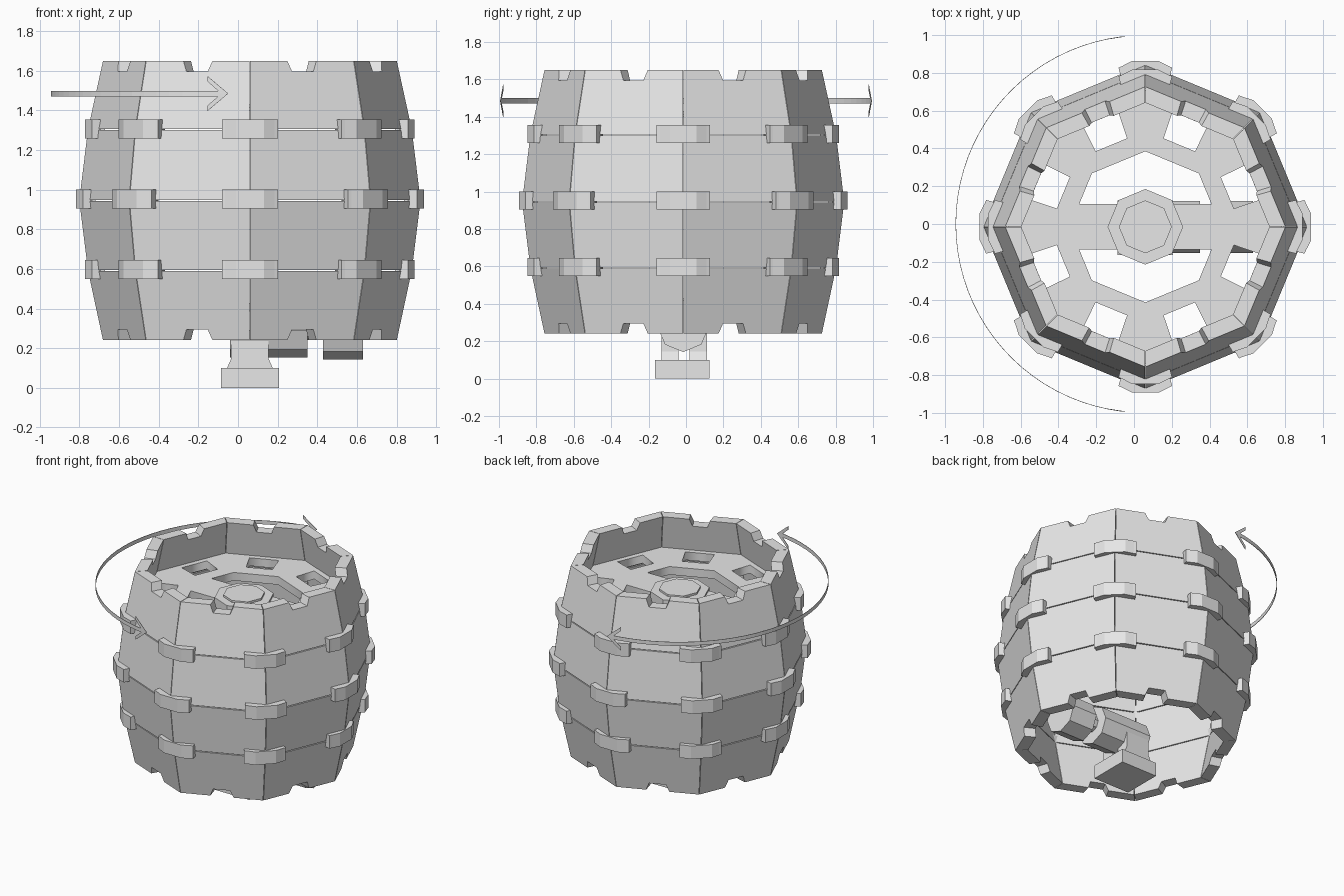
import bpy, bmesh, math
from mathutils import Vector

if "Cube" in bpy.data.objects:
    bpy.data.objects.remove(bpy.data.objects["Cube"])

CX, CY = 0.06, -0.015          # barrel axis
grey = bpy.data.materials.new("light grey")
grey.diffuse_color = (0.8, 0.8, 0.8, 1)
grey.use_nodes = True
grey.node_tree.nodes["Principled BSDF"].inputs["Base Color"].default_value = grey.diffuse_color


def finish(bm, name):
    bmesh.ops.recalc_face_normals(bm, faces=bm.faces)
    me = bpy.data.meshes.new(name)
    bm.to_mesh(me)
    bm.free()
    me.materials.append(grey)
    ob = bpy.data.objects.new(name, me)
    bpy.context.collection.objects.link(ob)
    return ob


def loft(bm, rings):
    """Closed solid through rings of equally many points."""
    vs = [[bm.verts.new(p) for p in r] for r in rings]
    n = len(vs[0])
    for a, b in zip(vs, vs[1:]):
        for i in range(n):
            bm.faces.new((a[i], a[(i + 1) % n], b[(i + 1) % n], b[i]))
    bm.faces.new(vs[0])
    bm.faces.new(vs[-1])


def ngon(r, z, n=8):
    return [(CX + r * math.cos(math.tau * i / n), CY + r * math.sin(math.tau * i / n), z)
            for i in range(n)]


def rect(hx, hy, z, cy=CY):
    return [(CX + x * hx, cy + y * hy, z) for x, y in ((-1, -1), (1, -1), (1, 1), (-1, 1))]


# Barrel staves: 8 sides x 4 rows, bulged, notched at the top and bottom rims
ZS = [0.24, 0.592, 0.945, 1.303, 1.65]
RS = [0.742, 0.818, 0.862, 0.818, 0.742]
THICK, GAP = 0.085, 0.003


def radius(z):
    for i in range(4):
        if z <= ZS[i + 1]:
            f = (z - ZS[i]) / (ZS[i + 1] - ZS[i])
            return RS[i] + f * (RS[i + 1] - RS[i])
    return RS[-1]


def wall(side, s, z, inset):
    r = radius(z) - inset
    a, b = (Vector((math.cos(math.pi / 4 * k), math.sin(math.pi / 4 * k), 0)) for k in (side, side + 1))
    p = a.lerp(b, s) * r
    return (CX + p.x, CY + p.y, z)


bm = bmesh.new()
for row in range(4):
    z0 = ZS[row] + (GAP if row else 0)
    z1 = ZS[row + 1] - (GAP if row < 3 else 0)
    s0, s1 = 0.003, 0.997
    notch = lambda z, d: [(0.36, z), (0.4, z + d), (0.6, z + d), (0.64, z)]
    outline = [(s0, z0)] + (notch(z0, 0.055) if row == 0 else []) + [(s1, z0), (s1, z1)]
    outline += (notch(z1, -0.055)[::-1] if row == 3 else []) + [(s0, z1)]
    for side in range(8):
        loft(bm, [[wall(side, s, z, d) for s, z in outline] for d in (0, THICK)])
finish(bm, "barrel_staves")

# Corner brackets over the stave seams
bm = bmesh.new()
for zc, r in ((0.597, 0.832), (0.952, 0.878), (1.307, 0.832)):
    plan = [(r, 0.07), (r - 0.028, 0.125), (r - 0.035, 0.142), (r - 0.1, 0.125)]
    plan = plan + [(x, -t) for x, t in reversed(plan)]
    for k in range(8):
        c, s = math.cos(math.pi / 4 * k), math.sin(math.pi / 4 * k)
        loft(bm, [[(CX + x * c - t * s, CY + x * s + t * c, zc + h) for x, t in plan]
                  for h in (-0.048, 0.048)])
finish(bm, "corner_brackets")

# Inner floor: octagonal plate with eight slots and two half openings beside a bar
loops = [[(p[0], p[1]) for p in ngon(0.725, 0)]]
half = [(0.35, 0.12), (0.283, 0.283), (0, 0.4), (-0.283, 0.283), (-0.35, 0.12)]
for m in (1, -1):
    loops.append([(CX + x, CY + m * y) for x, y in half])
for k in range(8):
    a = math.pi / 8 + k * math.pi / 4
    c, s = math.cos(a), math.sin(a)
    loops.append([(CX + r * c - t * s, CY + r * s + t * c)
                  for r, t in ((0.47, -0.09), (0.62, -0.1), (0.62, 0.1), (0.47, 0.09))])
cu = bpy.data.curves.new("inner_floor", 'CURVE')
cu.dimensions = '2D'
cu.fill_mode = 'BOTH'
cu.extrude = 0.03
for lp in loops:
    sp = cu.splines.new('POLY')
    sp.points.add(len(lp) - 1)
    for pt, (x, y) in zip(sp.points, lp):
        pt.co = (x, y, 0, 1)
    sp.use_cyclic_u = True
cu.materials.append(grey)
floor = bpy.data.objects.new("inner_floor", cu)
floor.location.z = 1.37
bpy.context.collection.objects.link(floor)
bpy.context.view_layer.objects.active = floor
floor.select_set(True)
bpy.ops.object.convert(target='MESH')

# Central hub: flat disc with a low raised cap
bm = bmesh.new()
loft(bm, [ngon(r, z) for r, z in ((0.2, 1.33), (0.2, 1.415), (0.14, 1.415), (0.14, 1.43))])
finish(bm, "hub")

# Foot block with two neck prongs, tapered at the base
bm = bmesh.new()
loft(bm, [rect(0.147, 0.145, 0, -0.02), rect(0.147, 0.145, 0.1, -0.02)])
for cy in (-0.085, 0.065):
    loft(bm, [rect(0.115, 0.046, 0.1, cy), rect(0.095, 0.046, 0.145, cy), rect(0.095, 0.046, 0.32, cy)])
finish(bm, "foot")

# Octagonal pipe pieces lying along x
for name, x0, x1, zc, r in (("pipe", -0.04, 0.35, 0.29, 0.138), ("pipe_end", 0.43, 0.63, 0.28, 0.138),
                            ("pipe_joint", 0.34, 0.44, 0.3, 0.06)):
    bm = bmesh.new()
    loft(bm, [[(x, CY + r * math.sin(math.pi / 4 * i), zc + r * math.cos(math.pi / 4 * i))
               for i in range(8)] for x in (x0, x1)])
    finish(bm, name)

# Curved double-headed arrow: thin strip bent round the barrel
bm = bmesh.new()
ZA, A0, A1, N = 1.485, math.radians(96), math.radians(264), 40


def arc(a, z):
    return [(0.055 + r * math.cos(a), r * math.sin(a), z) for r in (0.997, 1.0)]


for i in range(N):
    ends = []
    for j in (i, i + 1):
        a = A0 + 0.02 + (A1 - A0 - 0.04) * j / N
        ends.append(arc(a, ZA - 0.014) + arc(a, ZA + 0.014)[::-1])
    loft(bm, ends)
for tip, d in ((A0, 1), (A1, -1)):
    for m in (1, -1):        # chevron barbs
        pts = [(0, 0), (0.105, 0.087), (0.105, 0.06), (0.035, 0)]
        outer = [arc(tip + d * u, ZA + m * v) for u, v in pts]
        loft(bm, [[p[k] for p in outer] for k in (0, 1)])
finish(bm, "rotation_arrow")
